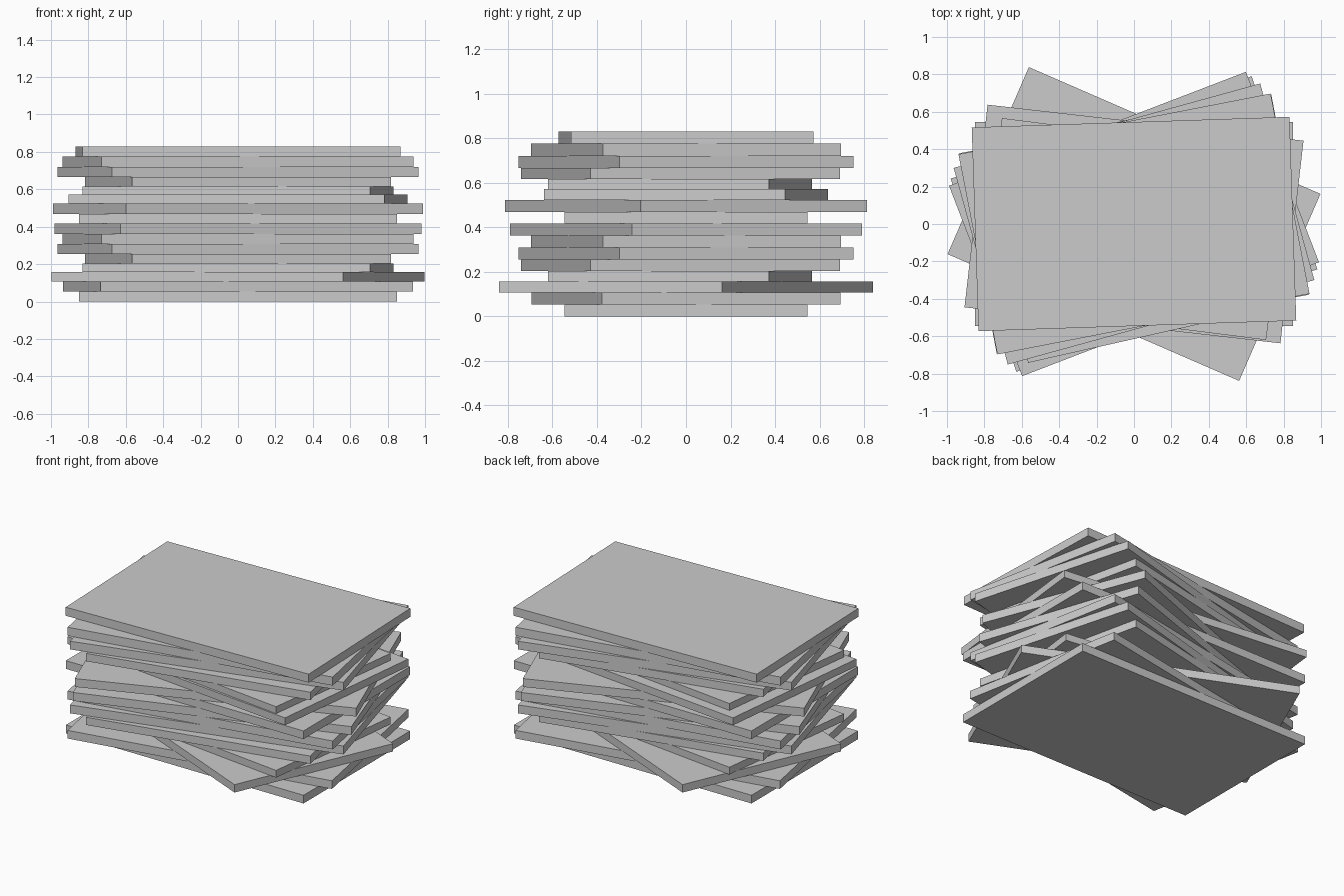
import bpy
from math import radians

if "Cube" in bpy.data.objects:
    bpy.data.objects.remove(bpy.data.objects["Cube"])

# Standard slab footprint, and two odd-sized ones that recur in the stack
FULL = (1.70, 1.09, 0.0)      # width, depth, y offset
SMALL = (1.55, 1.00, -0.027)
SQUAT = (1.42, 1.15, -0.025)

# Slabs from bottom to top: footprint, twist in degrees, top height
layers = [
    (FULL, 0, 0.053), (FULL, 10.7, 0.106), (FULL, -23.5, 0.157),
    (SMALL, -7.2, 0.204), (SQUAT, 12.7, 0.254), (FULL, 15.4, 0.308),
    (FULL, 11, 0.362), (FULL, 18.8, 0.416), (FULL, 0, 0.469),
    (FULL, 21, 0.523), (FULL, -6.5, 0.571), (SMALL, -7.2, 0.616),
    (SQUAT, 12.7, 0.667), (FULL, 15.4, 0.72), (FULL, 11, 0.775),
    (FULL, 1.9, 0.83),
]


def add_slab(name, footprint, twist, bottom, top):
    width, depth, y = footprint
    bpy.ops.mesh.primitive_cube_add(size=1, location=(0, y, (bottom + top) / 2),
                                    rotation=(0, 0, radians(twist)))
    slab = bpy.context.object
    slab.name = name
    slab.scale = (width, depth, top - bottom)


# Twisted stack
bottom = 0.0
for i, (footprint, twist, top) in enumerate(layers, 1):
    add_slab(f"slab_{i:02d}", footprint, twist, bottom, top)
    bottom = top
